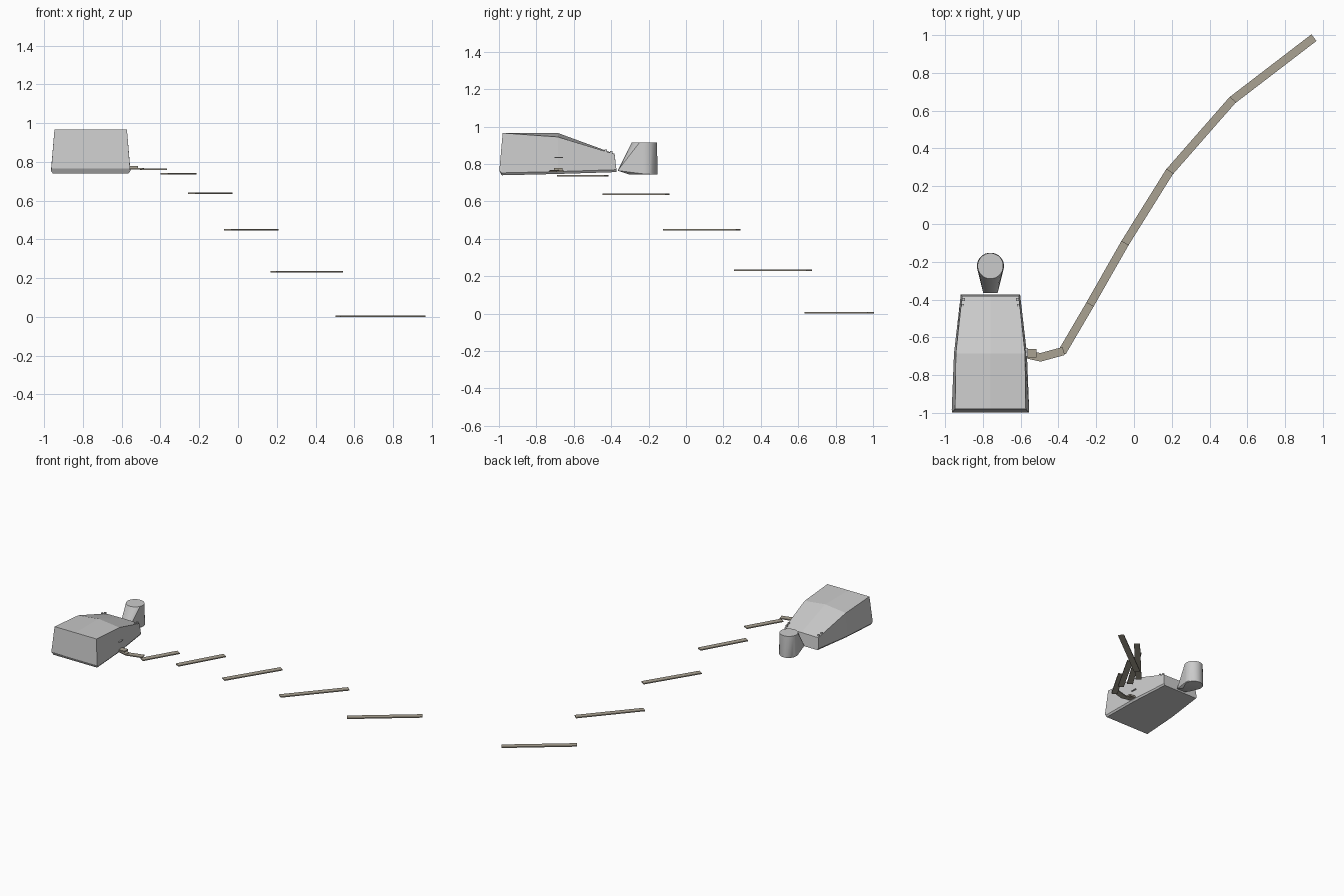
import bpy, bmesh, math
from mathutils import Vector

if "Cube" in bpy.data.objects:
    bpy.data.objects.remove(bpy.data.objects["Cube"])

CX = -0.76  # centre line of the body


def material(name, rgb):
    m = bpy.data.materials.new(name)
    m.diffuse_color = (*rgb, 1)
    m.use_nodes = True
    m.node_tree.nodes["Principled BSDF"].inputs["Base Color"].default_value = m.diffuse_color
    return m


def make(name, bm, mat=None):
    bmesh.ops.recalc_face_normals(bm, faces=bm.faces)
    me = bpy.data.meshes.new(name)
    bm.to_mesh(me)
    bm.free()
    ob = bpy.data.objects.new(name, me)
    bpy.context.collection.objects.link(ob)
    if mat:
        me.materials.append(mat)
    return ob


def loft(name, rings, mat=None):
    bm = bmesh.new()
    loops = [[bm.verts.new(p) for p in r] for r in rings]
    n = len(loops[0])
    for a, b in zip(loops, loops[1:]):
        for i in range(n):
            bm.faces.new((a[i], a[(i + 1) % n], b[(i + 1) % n], b[i]))
    bm.faces.new(loops[0])
    bm.faces.new(loops[-1])
    return make(name, bm, mat)


def box(name, center, size, angle=0, mat=None):
    bm = bmesh.new()
    bmesh.ops.create_cube(bm, size=1)
    for v in bm.verts:
        v.co = Vector(a * b for a, b in zip(v.co, size))
    ob = make(name, bm, mat)
    ob.location = center
    ob.rotation_euler.z = angle
    return ob


path_mat = material("path_brown", (0.40, 0.36, 0.29))


# main building: cross-sections from front to back, crowned at the middle
def section(yb, yt, base, wide, top, zb, zs, zc):
    return [(CX - base, yb, zb), (CX + base, yb, zb),
            (CX + wide, yb, zb + 0.013), (CX + top, yt, zs),
            (CX, yt, zc), (CX - top, yt, zs), (CX - wide, yb, zb + 0.013)]


loft("main_building", [
    section(-0.985, -0.998, 0.195, 0.205, 0.203, 0.74, 0.765, 0.765),
    section(-0.985, -0.98, 0.195, 0.205, 0.187, 0.74, 0.966, 0.966),
    section(-0.685, -0.685, 0.182, 0.193, 0.183, 0.747, 0.945, 0.966),
    section(-0.372, -0.382, 0.15, 0.157, 0.15, 0.757, 0.853, 0.855),
])

# small knobs on the rear roof corners
for side in (-1, 1):
    for k, y in enumerate((-0.40, -0.43)):
        box(f"roof_knob_{side}_{k}", (CX + side * (0.143 + k * 0.004), y, 0.862 + k * 0.007),
            (0.014, 0.014, 0.018))

# tower: round top flaring down to a teardrop base that meets the building
N = 24
R = 0.068
cy = -0.222
top, base = [], []
for i in range(N):
    a = 2 * math.pi * (i + 0.5) / N
    c, s = math.cos(a), math.sin(a)
    top.append((CX + R * c, cy + R * s, 0.916))
    if s < -0.25:
        x = CX + 0.04 * c / math.sqrt(1 - 0.25 ** 2)
        base.append((x, -0.365, 0.765))
    else:
        base.append((CX + 0.072 * c, cy + 0.07 * s, 0.748))
under = [(CX + (p[0] - CX) * 0.93, -0.30 if p[1] < -0.36 else p[1], 0.743) for p in base]
tower = loft("tower", [under, base, top])
tower.select_set(True)
bpy.context.view_layer.objects.active = tower
bpy.ops.object.shade_smooth_by_angle(angle=math.radians(30))

# side doorstep and door lintel
box("doorstep", (-0.545, -0.683, 0.771), (0.06, 0.045, 0.014), mat=path_mat)
box("door_lintel", (-0.568, -0.68, 0.836), (0.012, 0.045, 0.006))

# path slabs stepping down the hillside
points = [(-0.553, -0.693), (-0.495, -0.706), (-0.378, -0.674), (-0.235, -0.43),
          (-0.05, -0.105), (0.187, 0.275), (0.52, 0.655), (0.948, 0.983)]
heights = [0.765, 0.762, 0.738, 0.638, 0.449, 0.232, 0.004]
for i, z in enumerate(heights):
    a, b = Vector(points[i]), Vector(points[i + 1])
    d, m = b - a, (a + b) / 2
    box(f"path_slab_{i + 1}", (m.x, m.y, z), (d.length + 0.012, 0.044, 0.008),
        math.atan2(d.y, d.x), path_mat)
